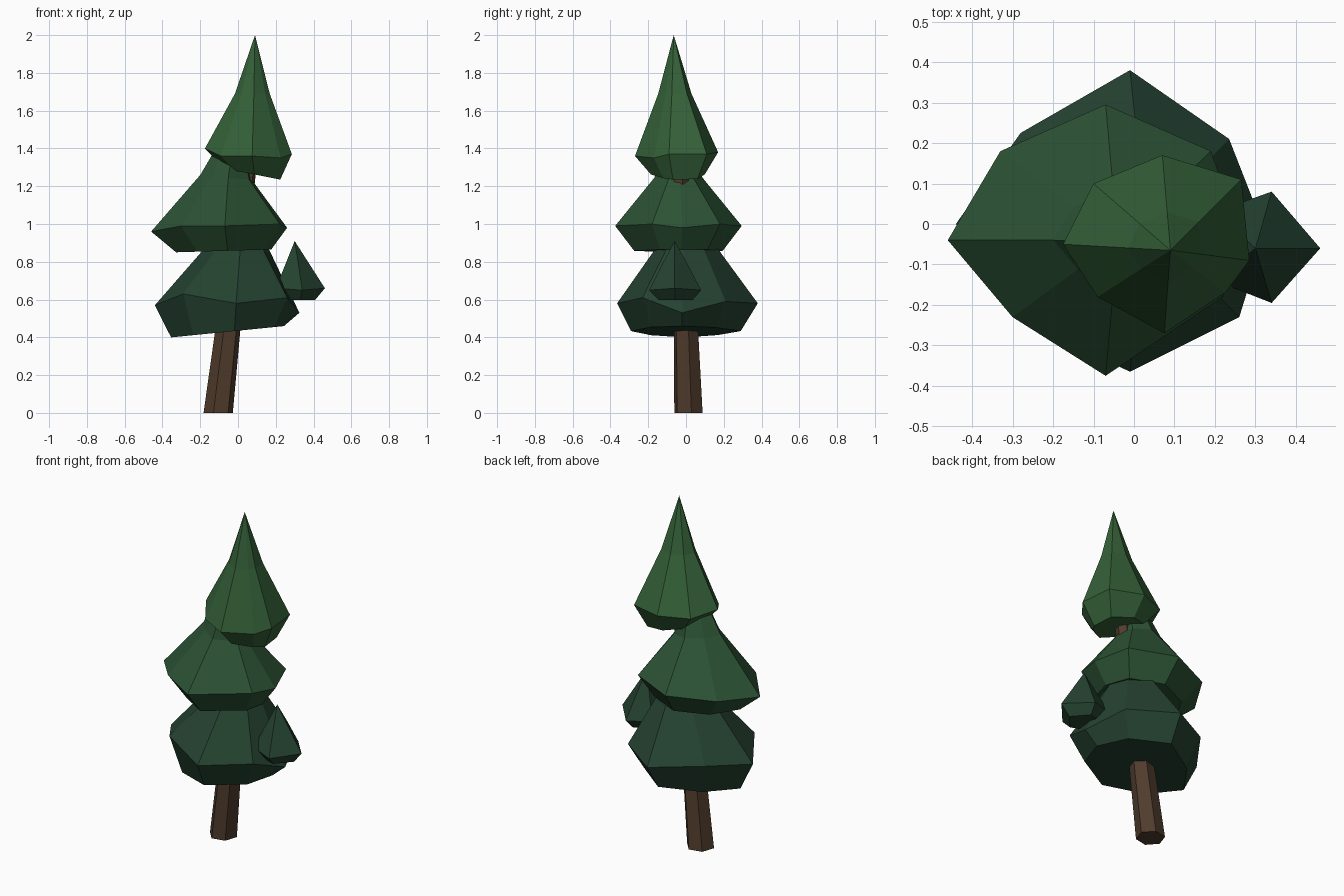
import bpy, bmesh
from math import cos, sin, tau
from mathutils import Vector

if "Cube" in bpy.data.objects:
    bpy.data.objects.remove(bpy.data.objects["Cube"])


def material(name, rgb):
    m = bpy.data.materials.new(name)
    m.diffuse_color = (*rgb, 1)
    m.use_nodes = True
    m.node_tree.nodes["Principled BSDF"].inputs["Base Color"].default_value = m.diffuse_color
    return m


def loft(name, rings, mat, apex=None):
    """Bridge matching rings, cap the bottom, close the top with a point or cap."""
    bm = bmesh.new()
    loops = [[bm.verts.new(p) for p in ring] for ring in rings]
    n = len(loops[0])
    for lo, hi in zip(loops, loops[1:]):
        for i in range(n):
            j = (i + 1) % n
            bm.faces.new((lo[i], lo[j], hi[j], hi[i]))
    bm.faces.new(loops[0][::-1])
    if apex:
        tip = bm.verts.new(apex)
        for i in range(n):
            bm.faces.new((loops[-1][i], loops[-1][(i + 1) % n], tip))
    else:
        bm.faces.new(loops[-1])
    bmesh.ops.recalc_face_normals(bm, faces=bm.faces)
    me = bpy.data.meshes.new(name)
    bm.to_mesh(me)
    bm.free()
    me.materials.append(mat)
    ob = bpy.data.objects.new(name, me)
    bpy.context.collection.objects.link(ob)
    return ob


def scaled(rim, centre, s, z, tilt=0):
    """Shrunken copy of the rim outline at height z, tilted along x."""
    out = []
    for x, y, _ in rim:
        px, py = centre[0] + (x - centre[0]) * s, centre[1] + (y - centre[1]) * s
        out.append((px, py, z + tilt * px))
    return out


def tier(name, rim, low, high, apex, mat):
    loft(name, [scaled(rim, *low), rim, scaled(rim, *high)], mat, apex)


bark = material("bark", (0.08, 0.045, 0.025))
green_low = material("green_low", (0.018, 0.055, 0.03))
green_mid = material("green_mid", (0.025, 0.085, 0.035))
green_top = material("green_top", (0.035, 0.12, 0.04))

# Leaning six-sided trunk
trunk_path = [(-0.105, 0.013, 0, 0.079), (-0.055, 0, 0.43, 0.068), (0.05, -0.03, 1.27, 0.045)]
loft("trunk", [[(x + r * cos(0.2 + tau * i / 6), y + r * sin(0.2 + tau * i / 6), z)
                for i in range(6)] for x, y, z, r in trunk_path], bark)

# Lower foliage
tier("lower_foliage",
     [(0.325, -0.02, 0.53), (0.235, 0.21, 0.59), (-0.01, 0.38, 0.58), (-0.28, 0.225, 0.6),
      (-0.44, 0, 0.57), (-0.29, -0.23, 0.63), (-0.01, -0.365, 0.58), (0.26, -0.23, 0.61)],
     ((-0.05, -0.03), 0.78, 0.435, 0.1), ((0.03, 0), 0.48, 0.85), (0.02, 0, 1.15), green_low)

# Middle foliage
tier("middle_foliage",
     [(0.26, -0.02, 0.98), (0.19, 0.18, 1.0), (-0.07, 0.295, 0.99), (-0.33, 0.18, 0.98),
      (-0.46, -0.04, 0.96), (-0.30, -0.23, 0.99), (-0.07, -0.375, 0.99), (0.22, -0.18, 1.0)],
     ((-0.02, -0.04), 0.7, 0.86, 0.03), ((-0.04, -0.04), 0.38, 1.24, -0.1), (0, -0.05, 1.6), green_mid)

# Top foliage
tier("top_foliage",
     [(0.285, -0.09, 1.37), (0.265, 0.11, 1.37), (0.07, 0.17, 1.38), (-0.10, 0.10, 1.38),
      (-0.175, -0.05, 1.40), (-0.09, -0.18, 1.36), (0.075, -0.27, 1.36), (0.225, -0.17, 1.35)],
     ((0.11, -0.03), 0.65, 1.28, -0.2), ((0.09, -0.065), 0.4, 1.69), (0.09, -0.065, 2.0), green_top)

# Small side sprig
tier("side_sprig",
     [(0.46, -0.06, 0.66), (0.34, 0.08, 0.65), (0.2, 0.03, 0.66),
      (0.2, -0.14, 0.66), (0.34, -0.195, 0.65)],
     ((0.31, -0.05), 0.65, 0.597), ((0.30, -0.06), 0.48, 0.79), (0.30, -0.06, 0.91), green_low)
